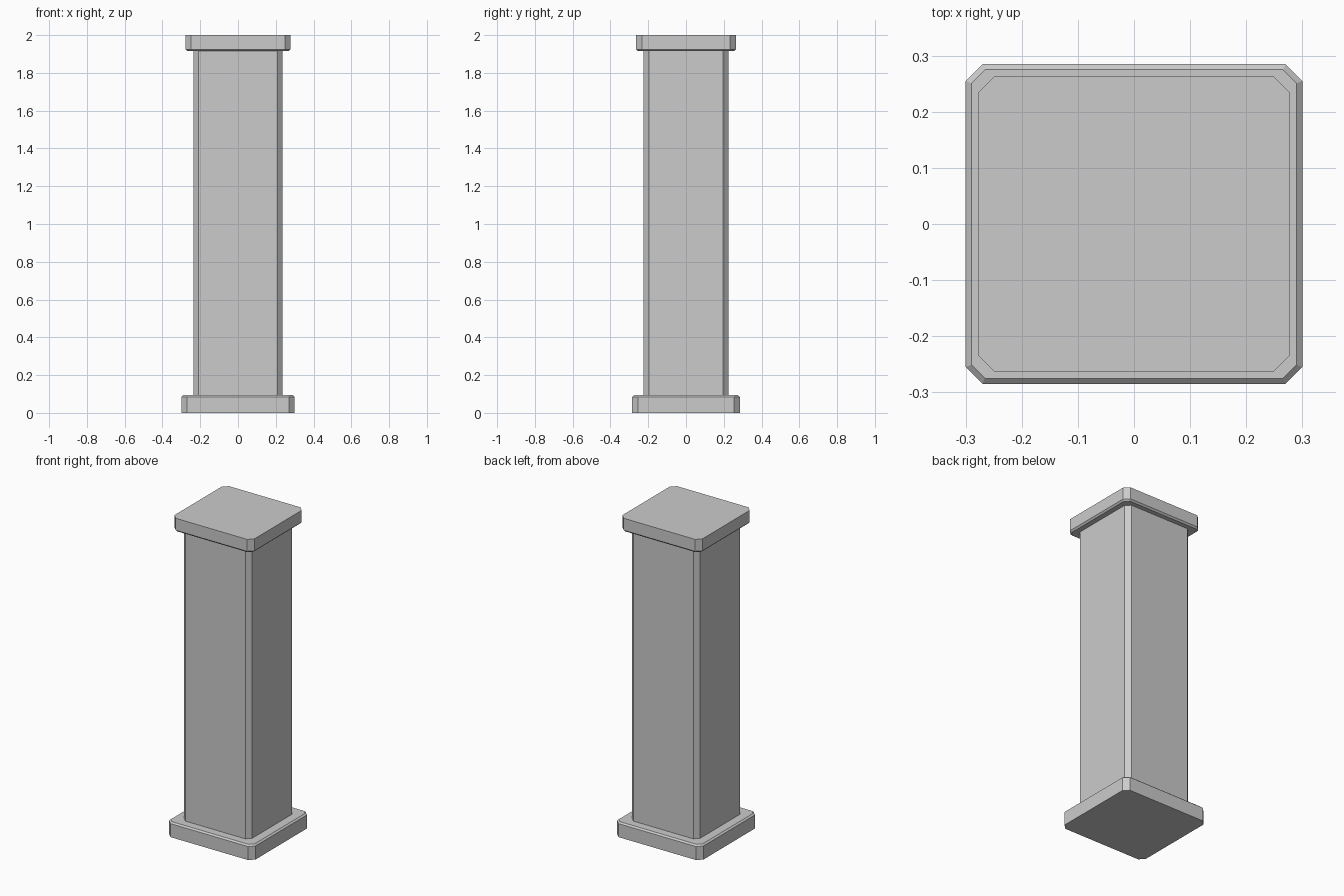
import bpy
import bmesh

cube = bpy.data.objects.get("Cube")
if cube:
    bpy.data.objects.remove(cube, do_unlink=True)

stone = bpy.data.materials.new("plain_grey")
stone.use_nodes = True
GREY = (0.6, 0.6, 0.6, 1)
stone.diffuse_color = GREY
stone.node_tree.nodes["Principled BSDF"].inputs["Base Color"].default_value = GREY


def ring(bm, hx, hy, cut, z):
    """Rectangle with cut corners, counter-clockwise."""
    pts = [(hx, -hy + cut), (hx, hy - cut), (hx - cut, hy), (-hx + cut, hy),
           (-hx, hy - cut), (-hx, -hy + cut), (-hx + cut, -hy), (hx - cut, -hy)]
    return [bm.verts.new((x, y, z)) for x, y in pts]


def block(name, hx, hy, cut, levels):
    """Stack cut-corner rings; levels are (height, inset) pairs."""
    bm = bmesh.new()
    rings = [ring(bm, hx - i, hy - i, cut - 0.586 * i, z) for z, i in levels]
    bm.faces.new(reversed(rings[0]))
    bm.faces.new(rings[-1])
    for low, high in zip(rings, rings[1:]):
        for k in range(len(low)):
            n = (k + 1) % len(low)
            bm.faces.new((low[k], low[n], high[n], high[k]))
    mesh = bpy.data.meshes.new(name)
    bm.to_mesh(mesh)
    bm.free()
    mesh.materials.append(stone)
    obj = bpy.data.objects.new(name, mesh)
    bpy.context.collection.objects.link(obj)


# Plinth with a bevelled upper edge
block("base", 0.3, 0.285, 0.03, [(0, 0), (0.085, 0), (0.094, 0.01)])
# Tall pillar with chamfered corners
block("shaft", 0.236, 0.225, 0.028, [(0.09, 0), (1.92, 0)])
# Cap with a bevelled lower edge
block("cap", 0.278, 0.264, 0.03, [(1.915, 0.01), (1.925, 0), (2, 0)])
